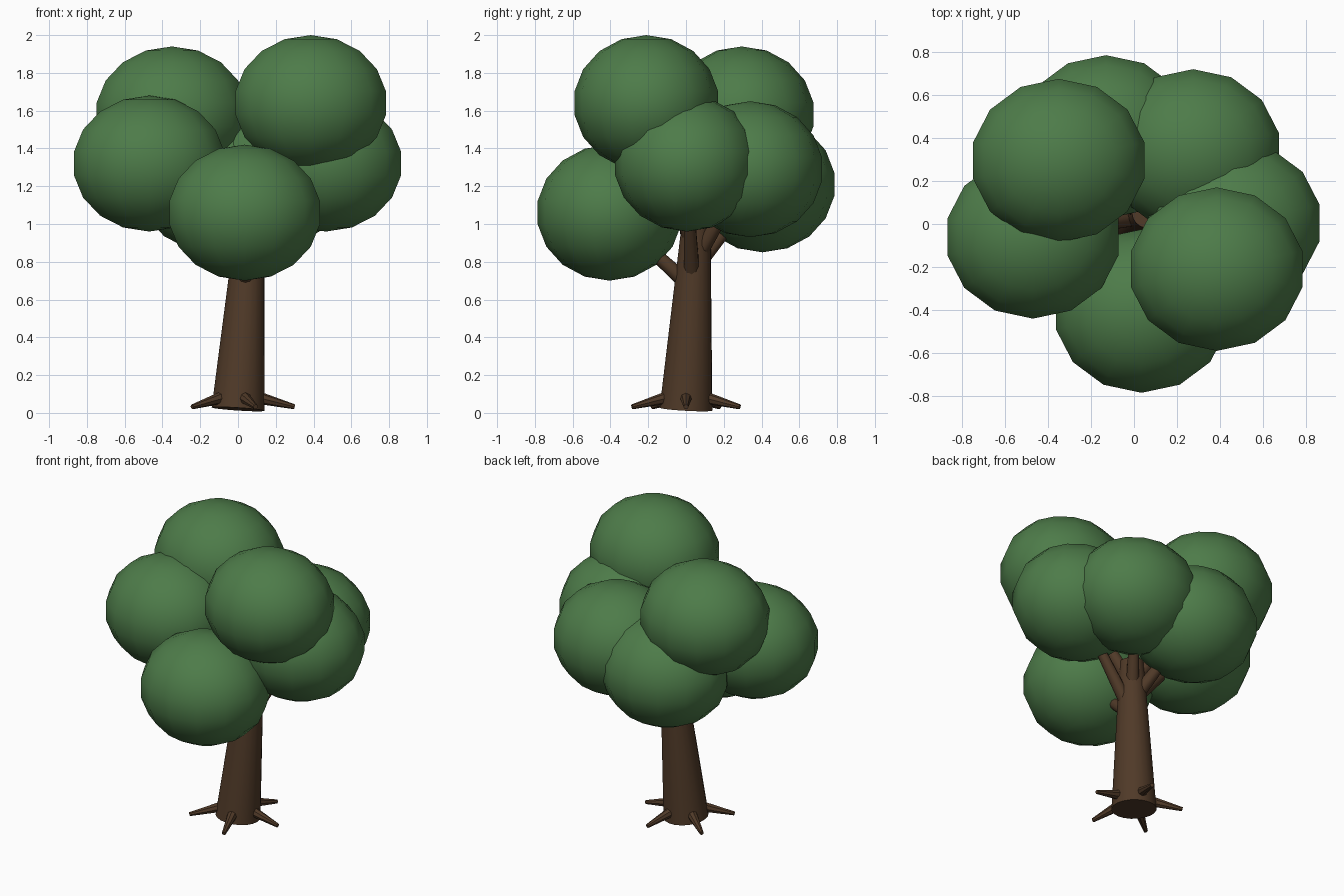
import bpy, math
from mathutils import Vector, Matrix

if "Cube" in bpy.data.objects:
    bpy.data.objects.remove(bpy.data.objects["Cube"])


def material(name, rgb):
    m = bpy.data.materials.new(name)
    m.diffuse_color = (*rgb, 1)
    m.use_nodes = True
    m.node_tree.nodes["Principled BSDF"].inputs["Base Color"].default_value = m.diffuse_color
    return m


LEAF = material("leaf green", (0.075, 0.2, 0.067))
BARK = material("bark brown", (0.08, 0.042, 0.021))


def finish(name, mat):
    ob = bpy.context.object
    ob.name = name
    ob.data.materials.append(mat)
    bpy.ops.object.shade_smooth_by_angle(angle=math.radians(40))
    return ob


def taper(name, a, b, r1, r2, sides):
    """Tapered round limb from point a to point b."""
    a, b = Vector(a), Vector(b)
    d = b - a
    bpy.ops.mesh.primitive_cone_add(
        vertices=sides, radius1=r1, radius2=r2, depth=d.length,
        location=(a + b) / 2, rotation=d.to_track_quat('Z', 'Y').to_euler())
    return finish(name, BARK)


# Leaning trunk
base, top = Vector((0, 0, 0.02)), Vector((0.065, 0.055, 1.02))
taper("trunk", base, top, 0.14, 0.075, 20)

# Roots spread evenly around the base
for i in range(5):
    turn = Matrix.Rotation(math.radians(72 * i), 3, 'Z')
    taper(f"root_{i + 1}", turn @ Vector((0.09, 0, 0.085)),
          turn @ Vector((0.3, 0, 0.032)), 0.035, 0.013, 8)

# Foliage clumps, each carried by a branch: centre, height of branch start
clumps = [
    ((0.385, -0.21, 1.64), 0.86),
    ((-0.47, -0.06, 1.32), 0.76),
    ((0.035, -0.405, 1.06), 0.66),
    ((0.465, 0.005, 1.32), 0.66),
    ((-0.13, 0.405, 1.21), 0.76),
    ((0.275, 0.34, 1.29), 0.8),
    ((-0.35, 0.295, 1.58), 0.88),
]
for i, (centre, z) in enumerate(clumps, 1):
    bpy.ops.mesh.primitive_uv_sphere_add(segments=14, ring_count=9, radius=1, location=centre)
    bpy.context.object.scale = (0.415, 0.386, 0.36)
    finish(f"foliage_{i}", LEAF)
    start = base.lerp(top, z - 0.02)
    taper(f"branch_{i}", start, start.lerp(Vector(centre), 0.85), 0.045, 0.025, 10)
